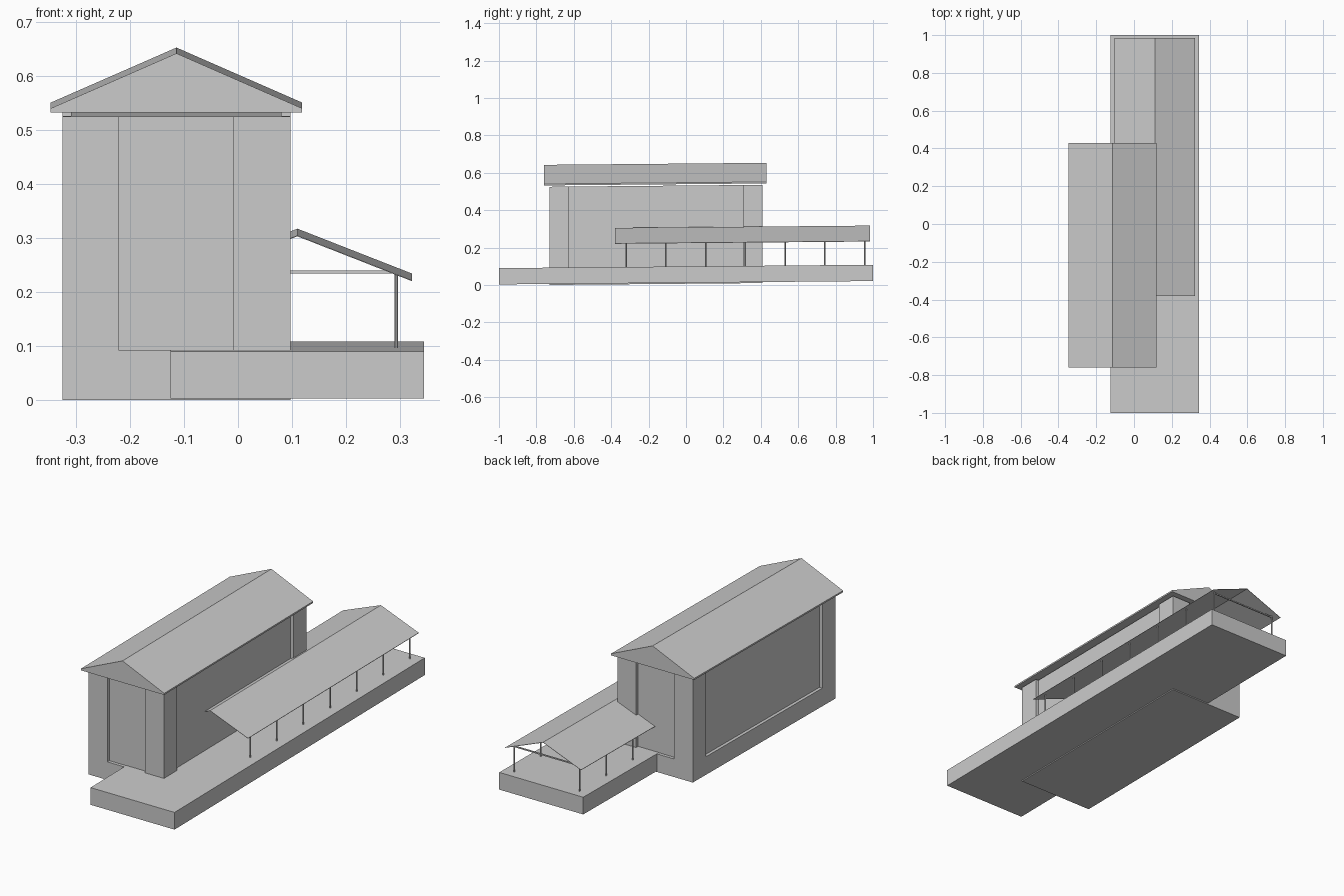
import bpy, bmesh
from mathutils import Matrix

cube = bpy.data.objects.get("Cube")
if cube:
    bpy.data.objects.remove(cube, do_unlink=True)

SLOPE = 0.009  # the whole site rises gently toward the back

grey = bpy.data.materials.new("plain_grey")
grey.use_nodes = True
GREY = (0.6, 0.6, 0.6, 1)
grey.diffuse_color = GREY
grey.node_tree.nodes["Principled BSDF"].inputs["Base Color"].default_value = GREY


def finish(name, bm):
    """Tilt the part with the site and make it an object."""
    for v in bm.verts:
        v.co.z += SLOPE * v.co.y
    bmesh.ops.recalc_face_normals(bm, faces=bm.faces)
    mesh = bpy.data.meshes.new(name)
    bm.to_mesh(mesh)
    bm.free()
    mesh.materials.append(grey)
    obj = bpy.data.objects.new(name, mesh)
    bpy.context.collection.objects.link(obj)
    return obj


def box(name, x, y, z):
    bm = bmesh.new()
    bmesh.ops.create_cube(bm, size=1)
    for v in bm.verts:
        for i, (lo, hi) in enumerate((x, y, z)):
            v.co[i] = lo if v.co[i] < 0 else hi
    return finish(name, bm)


def prism(name, profile, y0, y1):
    """Extrude an x-z profile along y."""
    bm = bmesh.new()
    face = bm.faces.new([bm.verts.new((x, y0, z)) for x, z in profile])
    new = bmesh.ops.extrude_face_region(bm, geom=[face])["geom"]
    verts = [g for g in new if isinstance(g, bmesh.types.BMVert)]
    bmesh.ops.translate(bm, verts=verts, vec=(0, y1 - y0, 0))
    return finish(name, bm)


def post(name, x, y, z0, z1, radius=0.0035):
    bm = bmesh.new()
    bmesh.ops.create_cone(bm, cap_ends=True, segments=8, radius1=radius,
                          radius2=radius, depth=z1 - z0,
                          matrix=Matrix.Translation((x, y, (z0 + z1) / 2)))
    return finish(name, bm)


# Long platform
box("platform", (-0.125, 0.345), (-1, 1), (0.012, 0.099))

# Main building: plinth, recessed walls and corner piers
X0, X1, Y0, Y1 = -0.325, 0.097, -0.73, 0.41
FLOOR, TOP, INSET, PIER = 0.098, 0.5316, 0.016, 0.105
box("plinth", (X0, X1), (Y0, Y1), (0.0066, FLOOR))
box("recessed_walls", (X0 + INSET, X1 - INSET), (Y0 + INSET, Y1 - INSET), (FLOOR, TOP))
for side, xs in (("right", (X0, X0 + PIER)), ("left", (X1 - PIER, X1))):
    for end, ys in (("front", (Y0, Y0 + PIER)), ("back", (Y1 - PIER, Y1))):
        box(f"{end}_{side}_pier", xs, ys, (FLOOR, TOP))

# Main gabled roof, sitting just above the walls
mid = (X0 + X1) / 2
half = 0.233
prism("main_roof", [(mid - half, 0.539), (mid + half, 0.539), (mid + half, 0.547),
                    (mid, 0.649), (mid - half, 0.547)], -0.76, 0.43)

# Thin gabled canopy
RIDGE, SPAN, T = 0.11, 0.212, 0.002
prism("canopy_roof", [(RIDGE - SPAN, 0.2255), (RIDGE, 0.3085), (RIDGE + SPAN, 0.2255),
                      (RIDGE + SPAN, 0.2255 - T), (RIDGE, 0.3085 - T),
                      (RIDGE - SPAN, 0.2255 - T)], -0.38, 0.985)

# Canopy posts: a full row on the outer side, a short row behind the building
OFFSET = 0.183
for i in range(7):
    y = -0.32 + i * 0.2125
    post(f"outer_post_{i + 1}", RIDGE + OFFSET, y, 0.099, 0.234)
    if y > Y1:
        post(f"inner_post_{i + 1}", RIDGE - OFFSET, y, 0.099, 0.234)

# Tie beam across the back gable
box("tie_beam", (RIDGE - OFFSET, RIDGE + OFFSET), (0.952, 0.958), (0.2255, 0.2315))
